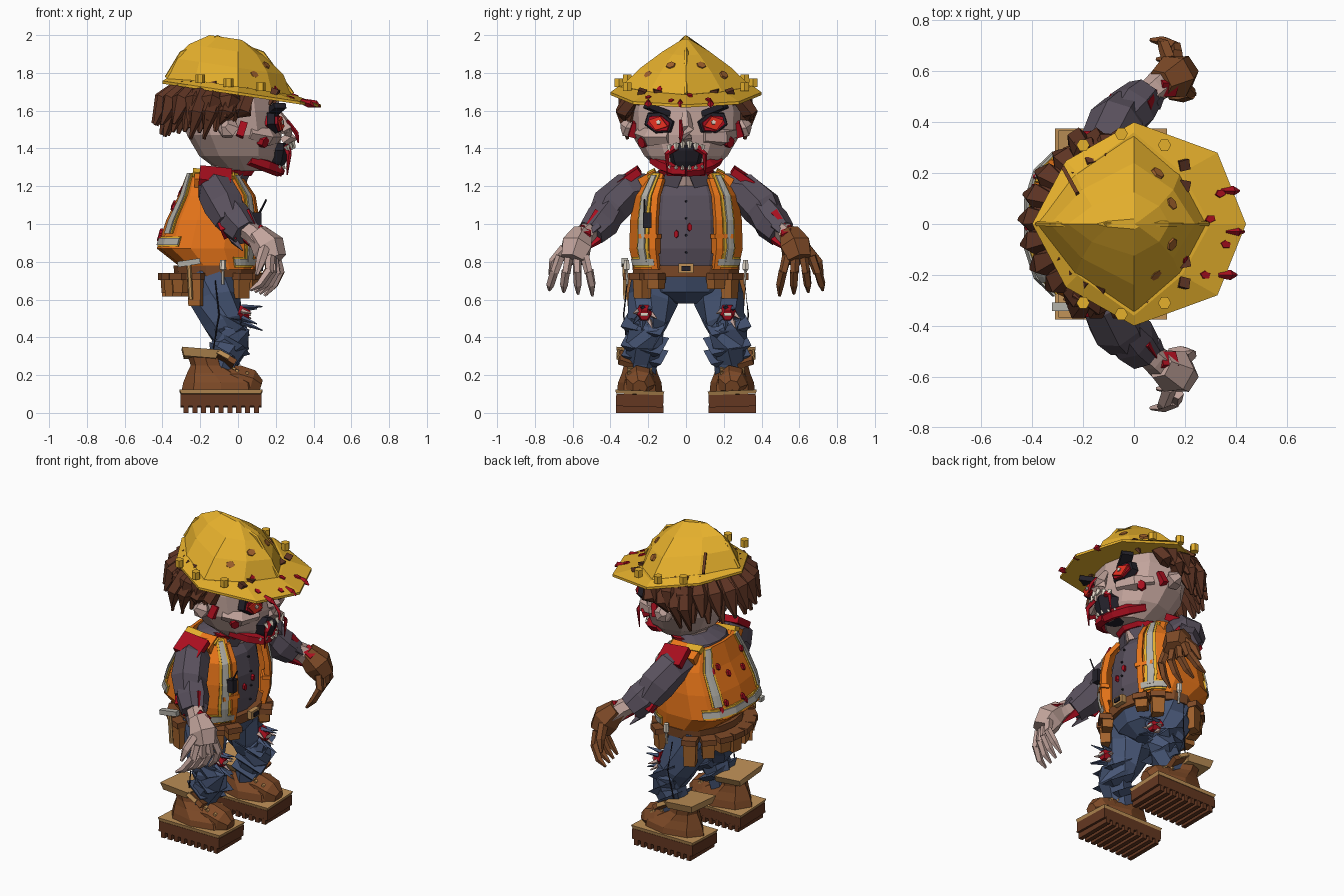
import bpy, bmesh, math, random
from mathutils import Vector, Matrix, Euler
from mathutils.bvhtree import BVHTree

if "Cube" in bpy.data.objects:
    bpy.data.objects.remove(bpy.data.objects["Cube"])

random.seed(4)
COL = dict(yellow=(228, 174, 48), orange=(234, 118, 32), skin=(192, 162, 154), hair=(94, 55, 40), shirt=(90, 82, 94),
           jean=(72, 86, 116), brown=(126, 76, 44), tan=(190, 144, 88), sole=(100, 58, 38), pouch=(160, 98, 48),
           blood=(168, 22, 36), eye=(226, 50, 36), dark=(40, 38, 46), bone=(222, 212, 196), silver=(176, 174, 166))
MATS = {}

def finish(name, bm, col):
    bmesh.ops.recalc_face_normals(bm, faces=bm.faces)
    me = bpy.data.meshes.new(name)
    bm.to_mesh(me)
    bm.free()
    if col not in MATS:
        MATS[col] = bpy.data.materials.new(col)
        MATS[col].diffuse_color = [(c / 255) ** 2.2 for c in COL[col]] + [1]
    me.materials.append(MATS[col])
    ob = bpy.data.objects.new(name, me)
    bpy.context.collection.objects.link(ob)
    return ob

def skin_rings(name, rings, col):
    bm = bmesh.new()
    vs = [[bm.verts.new(p) for p in r] for r in rings]
    n = len(rings[0])
    for a, b in zip(vs, vs[1:]):
        for i in range(n):
            bm.faces.new((a[i], a[(i + 1) % n], b[(i + 1) % n], b[i]))
    bm.faces.new(vs[0])
    bm.faces.new(vs[-1])
    return finish(name, bm, col)

def loft(name, secs, col, n=10, cy=0):
    """Horizontal elliptical sections (z, centre x, rx, ry)."""
    return skin_rings(name, [[(cx + rx * math.cos(2 * math.pi * i / n), cy + ry * math.sin(2 * math.pi * i / n), z)
                              for i in range(n)] for z, cx, rx, ry in secs], col)

def limb(name, pts, col, n=6):
    """Tapering tube through points (x, y, z, radius)."""
    P = [Vector(p[:3]) for p in pts]
    rings = []
    for k, p in enumerate(P):
        t = P[min(k + 1, len(P) - 1)] - P[max(k - 1, 0)]
        q = t.to_track_quat('Z', 'Y')
        rings.append([p + q @ Vector((math.cos(a), math.sin(a), 0)) * pts[k][3]
                      for a in (2 * math.pi * i / n for i in range(n))])
    return skin_rings(name, rings, col)

def box(name, loc, size, col, rot=(0, 0, 0), taper=1.0):
    bm = bmesh.new()
    bmesh.ops.create_cube(bm, size=1)
    for v in bm.verts:
        if v.co.z < 0:
            v.co.x *= taper
            v.co.y *= taper
    bm.transform(Matrix.LocRotScale(Vector(loc), Euler(rot), Vector(size)))
    return finish(name, bm, col)

def decal(name, target, origin, direc, size, col, n=6, thick=.02, roll=0):
    """Flat polygon stuck on the surface of target."""
    tree = BVHTree.FromPolygons([v.co for v in target.data.vertices], [p.vertices[:] for p in target.data.polygons])
    hit, nor, _, _ = tree.ray_cast(Vector(origin), Vector(direc))
    if hit is None:
        return
    if nor.dot(Vector(direc)) > 0:
        nor = -nor
    bm = bmesh.new()
    bmesh.ops.create_cone(bm, cap_ends=True, segments=n, radius1=1, radius2=.85, depth=1)
    rot = nor.to_track_quat('Z', 'Y') @ Euler((0, 0, roll)).to_quaternion()
    bm.transform(Matrix.LocRotScale(hit, rot, Vector((size[0], size[1], thick))))
    return finish(name, bm, col)

# Torso and vest surface: (z, centre x, rx, ry)
VEST = [(.76, -.1, .18, .27), (.87, -.155, .265, .295), (1.02, -.13, .24, .29), (1.15, -.11, .195, .27), (1.27, -.13, .13, .20)]

def vest_pt(a, z, off):
    for s, t in zip(VEST, VEST[1:]):
        if z <= t[0] + 1e-6:
            break
    f = (z - s[0]) / (t[0] - s[0])
    cx, rx, ry = [s[i] + f * (t[i] - s[i]) for i in (1, 2, 3)]
    c, q = math.cos(a), math.sin(a)
    return Vector((cx + (rx + off) * math.copysign(abs(c) ** .75, c), (ry + off) * math.copysign(abs(q) ** .75, q), z))

def patch(name, a0, a1, z0, z1, off, thick, col, na=8):
    """Piece of cloth lying on the vest surface between two angles (degrees)."""
    zs = [z0] + [s[0] for s in VEST if z0 + .01 < s[0] < z1 - .01] + [z1]
    ang = [math.radians(a0 + (a1 - a0) * i / na) for i in range(na + 1)]
    rings = [[vest_pt(a, z, off) for a in ang] + [vest_pt(a, z, off - thick) for a in reversed(ang)] for z in zs]
    return skin_rings(name, rings, col)

shirt = loft('shirt', [(z, cx, rx - .02, ry - .03) for z, cx, rx, ry in VEST] + [(1.3, -.07, .09, .11)], 'shirt', 12)
vest = patch('vest', 28, 332, .76, 1.27, .01, .02, 'orange', 12)
for a0, a1, z in ((28, 70, .77), (120, 240, .88), (290, 332, .77)):
    patch('vest_hem_edge', a0, a1, z, z + .055, .016, .01, 'yellow', 5)
    patch('vest_hem_stripe', a0, a1, z + .01, z + .045, .023, .01, 'silver', 5)
for s in (1, -1):
    patch('front_panel_edge', s * 24, s * 32, .76, 1.24, .022, .03, 'orange', 1)
    patch('front_stripe_edge', s * 34, s * 52, .8, 1.27, .017, .01, 'yellow', 2)
    patch('front_stripe', s * 38, s * 48, .8, 1.26, .025, .01, 'silver', 2)
    patch('back_stripe_edge', s * 136, s * 154, .95, 1.27, .017, .01, 'yellow', 2)
    patch('back_stripe', s * 139, s * 151, .95, 1.27, .025, .01, 'silver', 2)
    box('shoulder_strap', (-.13, s * .2, 1.24), (.2, .1, .05), 'orange', (-s * .5, 0, 0))
    box('shoulder_strap_stripe', (-.13, s * .18, 1.262), (.22, .045, .03), 'yellow', (-s * .5, .1, 0))
    box('chest_pocket', (.06, s * .19, .89), (.05, .1, .09), 'orange', (0, 0, s * .5))
    box('pocket_flap', (.075, s * .19, .935), (.05, .11, .025), 'orange', (0, 0, s * .5))
    box('collar', (.01, s * .075, 1.225), (.03, .09, .12), 'shirt', (s * .5, .3, s * .4))
    box('torn_armhole', (-.12, s * .3, 1.25), (.17, .13, .04), 'blood', (-s * .6, .1, 0))
for i in range(16):
    y, z, d = random.uniform(-.24, .24), random.uniform(.9, 1.2), 1 if i < 7 else -1
    decal('vest_blood', shirt if abs(y) < .09 and d > 0 else vest, (d, y, z), (-d, 0, 0), (.014, .024), 'blood', 6, .03)
for i in range(4):
    decal('shirt_button', shirt, (1, 0, .85 + i * .09), (-1, 0, 0), (.007, .007), 'dark')
box('radio', (.1, -.205, 1.02), (.05, .045, .08), 'dark')
limb('radio_antenna', [(.11, -.22, 1.05, .006), (.15, -.22, 1.13, .005)], 'dark', 4)

# Belt with pouches of different depths: (angle, height)
loft('belt', [(.72, -.12, .215, .285), (.78, -.12, .222, .292)], 'brown', 14)
box('buckle', (.11, 0, .765), (.03, .08, .05), 'tan')
box('buckle_hole', (.118, 0, .765), (.03, .045, .025), 'dark')
for a, h in ((33, .08), (53, .13), (112, .17), (135, .12), (155, .1), (172, .12), (190, .1), (208, .12),
             (226, .1), (248, .17), (307, .13), (327, .08)):
    r = math.radians(a)
    x, y = -.13 + .24 * math.cos(r), .29 * math.sin(r)
    box('pouch', (x, y, .735 - h / 2), (.07, .08, h), 'pouch', (0, 0, r + random.uniform(-.15, .15)), .85)
    box('pouch_flap', (x + .01 * math.cos(r), y + .01 * math.sin(r), .722), (.08, .088, .035), 'brown', (0, 0, r))
box('hammer_head', (-.26, -.325, .795), (.12, .035, .03), 'silver', (0, -.15, 0))
limb('hammer_handle', [(-.25, -.32, .6, .013), (-.26, -.325, .79, .013)], 'tan')
for s in (1, -1):
    limb('hanging_cord', [(-.12, s * .31, .7, .004), (-.1, s * .33, .52, .004), (-.13, s * .31, .34, .004)], 'dark', 4)
    limb('screwdriver', [(-.08, s * .31, .68, .008), (-.08, s * .315, .75, .008), (-.08, s * .315, .76, .018), (-.08, s * .315, .81, .016)], 'bone')

# Legs and boots
loft('hips', [(.58, -.1, .07, .06), (.64, -.11, .16, .2), (.74, -.12, .2, .28)], 'jean')
for s in (1, -1):
    limb('trouser_thigh', [(-.13, s * .14, .72, .15), (-.12, s * .175, .6, .135), (-.08, s * .205, .48, .11), (-.06, s * .21, .4, .08)], 'jean', 8)
    limb('trouser_shin', [(-.04, s * .22, .5, .08), (-.045, s * .22, .44, .105), (-.04, s * .225, .36, .1), (-.08, s * .23, .28, .085), (-.1, s * .23, .2, .075)], 'jean', 7)
    for x, z, w in ((-.04, .46, .18), (-.04, .36, .18), (-.08, .3, .15)):
        box('trouser_fold', (x, s * .22, z), (w, .22, .04), 'jean', (s * .25, .5, .3 * s), .7)
    for i in range(7):
        a, y = i * .9, s * .22
        limb('torn_thread', [(.02, y + .04 * math.cos(a), .52 + .04 * math.sin(a), .016),
                             (.07 + .03 * (i % 3), y + .065 * math.cos(a), .5 + .065 * math.sin(a), .003)], 'skin' if i % 3 == 0 else 'jean', 4)
    limb('knee_wound', [(.0, s * .22, .53, .05), (.06, s * .22, .515, .028)], 'blood', 6)
    box('knee_bone', (.06, s * .22, .52), (.02, .04, .015), 'bone')
    cy = s * .245
    loft('boot_foot', [(.11, -.09, .21, .12), (.16, -.09, .2, .115), (.21, -.13, .14, .095), (.25, -.16, .09, .085), (.32, -.18, .09, .09)], 'brown', 8, cy)
    limb('boot_toe_cap', [(-.08, cy, .17, .08), (.0, cy, .17, .085), (.07, cy, .15, .08), (.12, cy, .135, .04)], 'brown', 7)
    box('boot_welt', (-.09, cy, .108), (.44, .26, .02), 'tan', (s * .04, 0, 0), .96)
    box('boot_sole', (-.09, cy, .065), (.43, .25, .065), 'sole', (s * .03, 0, 0))
    for i in range(9):
        box('sole_tread', (-.275 + i * .0465, cy, .019), (.027, .25, .038), 'sole')
    box('boot_cuff', (-.2, cy, .31), (.2, .25, .045), 'tan', (s * .08, .08, 0), .85)
    box('boot_tongue', (-.07, cy + s * .03, .27), (.1, .17, .03), 'brown', (s * .35, .55, 0))
    box('boot_tongue_lining', (-.09, cy + s * .04, .285), (.07, .17, .025), 'tan', (s * .35, .5, 0))
    for i in range(3):
        box('boot_lace', (-.03 + i * .035, cy, .235 - i * .012), (.016, .13, .012), 'tan', (0, .4, .15 * (-1) ** i))

# Arms and hands: glove on one side, bare skin on the other
for s, hc in ((1, 'brown'), (-1, 'skin')):
    limb('sleeve_upper', [(-.14, s * .2, 1.19, .08), (-.11, s * .31, 1.17, .105), (-.07, s * .4, 1.09, .11), (-.04, s * .45, 1.01, .085)], 'shirt', 7)
    limb('sleeve_lower', [(-.05, s * .4, 1.08, .085), (-.01, s * .45, 1.01, .1), (.04, s * .505, .95, .08)], 'shirt', 7)
    for i in range(6):
        a = i * math.pi / 3
        limb('torn_cuff', [(.01 + .07 * math.cos(a), s * .465, .99 + .08 * math.sin(a), .028),
                           (.06 + .07 * math.cos(a), s * .535, .92 + .07 * math.sin(a), .004)], ('shirt', 'blood')[i % 2], 4)
    box('sleeve_tear', (-.09, s * .43, 1.01), (.04, .09, .16), 'blood', (s * .6, -.4, 0))
    limb('forearm', [(.0, s * .46, 1.0, .05), (.08, s * .53, .95, .055), (.13, s * .57, .9, .065)], 'skin', 6)
    limb('hand', [(.1, s * .55, .95, .06), (.16, s * .58, .88, .09), (.19, s * .6, .81, .07)], hc, 6)
    box('hand_blood', (.13, s * .54, .95), (.07, .06, .05), 'blood', (.5 * s, .5, 0))
    for i in range(4):
        y, d = s * (.535 + i * .043), s * (i - 1.2) * .03
        limb('finger_base', [(.2 - .01 * i, y, .83, .026), (.225 - .02 * i, y + d * .6, .74, .023)], hc, 5)
        limb('finger_tip', [(.225 - .02 * i, y + d * .6, .755, .024), (.19 - .025 * i, y + d, .68, .022), (.14 - .025 * i, y + d * 1.1, .62 + .01 * i, .008)], hc, 5)
    limb('thumb', [(.14, s * .64, .87, .03), (.12, s * .7, .8, .027), (.1, s * .72, .73, .01)], hc, 5)

# Head
loft('neck', [(1.2, -.06, .1, .1), (1.33, -.03, .11, .12)], 'skin', 8)
loft('neck_wound', [(1.255, -.05, .12, .14), (1.285, -.04, .13, .15)], 'blood', 9)
head = loft('head', [(1.28, .04, .14, .13), (1.36, .005, .21, .22), (1.47, -.02, .25, .285), (1.6, -.04, .26, .29), (1.74, -.06, .27, .26)], 'skin', 12)
for s in (1, -1):
    F = (-1, 0, 0)
    decal('eye_socket', head, (1, s * .14, 1.535), F, (.095, .065), 'dark', 6, .04, s * .3)
    decal('eye_lid', head, (1, s * .14, 1.53), F, (.078, .05), 'blood', 6, .065, s * .3)
    decal('eye', head, (1, s * .14, 1.53), F, (.065, .045), 'eye', 4, .085, s * .3)
    decal('pupil', head, (1, s * .135, 1.535), F, (.015, .015), 'bone', 5, .1)
    box('eyebrow', (.19, s * .14, 1.6), (.07, .16, .03), 'dark', (s * .35, 0, -s * .45))
    limb('cheekbone', [(.2, s * .09, 1.46, .035), (.15, s * .19, 1.46, .05), (.06, s * .25, 1.48, .03)], 'skin', 5)
    decal('cheek_wound', head, (1, s * .215, 1.44), F, (.03, .035), 'blood', 6, .07)
    limb('ear', [(-.06, s * .27, 1.5, .05), (-.05, s * .31, 1.51, .055), (-.07, s * .33, 1.53, .025)], 'skin', 6)
    box('ear_wound', (.02, s * .275, 1.5), (.04, .04, .08), 'blood', (s * .3, .3, 0))
    limb('jaw_side', [(.06, s * .17, 1.34, .03), (.15, s * .12, 1.31, .035), (.21, s * .06, 1.285, .033), (.22, 0, 1.28, .03)], 'blood', 5)
    limb('face_flap', [(.26, s * .05, 1.41, .02), (.27, s * .1, 1.37, .014), (.26, s * .1, 1.26, .004)], 'blood', 4)
    for i in range(3):
        y = s * (.018 + i * .034)
        limb('upper_tooth', [(.285 - .015 * i, y, 1.435 - .01 * i, .017), (.3 - .015 * i, y, 1.4 - .008 * i, .006)], 'bone', 4)
        limb('lower_tooth', [(.255 - .02 * i, y, 1.29 + .005 * i, .012), (.265 - .02 * i, y, 1.31, .005)], 'bone', 4)
limb('nose', [(.21, 0, 1.59, .02), (.26, 0, 1.5, .042), (.28, 0, 1.46, .04), (.24, 0, 1.43, .03)], 'skin', 5)
limb('nose_wound', [(.26, -.03, 1.55, .008), (.31, -.025, 1.48, .012), (.32, -.03, 1.43, .005)], 'blood', 4)
loft('mouth', [(1.28, .16, .07, .06), (1.33, .17, .085, .085), (1.39, .17, .1, .105), (1.43, .18, .085, .06)], 'dark', 8)

# Hair: shaggy locks around the back and sides, swept outwards
for row, (rr, z1) in enumerate(((1.0, 1.54), (.88, 1.49))):
    for i in range(13):
        a = math.radians(78 + i * 16.5 + row * 7)
        c, q = math.cos(a), math.sin(a)
        drop = z1 - .03 * random.random() + .08 * max(0, c + .35)
        limb('hair_lock', [(-.08 + .23 * c * rr, .24 * q * rr, 1.74, .03), (-.08 + .31 * c * rr, .31 * q * rr, 1.655, .06),
                           (-.1 + .35 * c * rr, .35 * q * rr, drop, .01)], 'hair', 5)
for s in (1, -1):
    for x, z in ((-.04, 1.53), (-.13, 1.45), (-.2, 1.45), (.05, 1.57)):
        limb('side_tuft', [(x, s * .27, 1.7, .045), (x - .02, s * .335, 1.59, .045), (x - .05, s * .31, z, .01)], 'hair', 5)
    for y in (.15, .23):
        limb('fringe', [(.2, s * y, 1.71, .03), (.235 - y * .3, s * y * 1.1, 1.63, .008)], 'hair', 4)

# Hard hat: ridged dome, sloping brim and studs
def hat_ring(xb, xf, y, z, k=.56, kb=.56):
    half = [(xf, 0), (xf * k + .02, y * k), (.0, y), (xb * kb - .02, y * kb), (xb, 0)]
    return [(px, py, z - .15 * (px + .05)) for px, py in half + [(px, -py) for px, py in half[3:0:-1]]]

dome = skin_rings('hat_dome', [hat_ring(-.38, .29, .36, 1.72), hat_ring(-.33, .24, .24, 1.835), hat_ring(-.26, .14, .125, 1.92),
                               hat_ring(-.15, .0, .02, 1.985)], 'yellow')
brim = skin_rings('hat_brim', [hat_ring(-.4, .44, .4, 1.69, .7, .62), hat_ring(-.4, .44, .4, 1.705, .7, .62),
                               hat_ring(-.36, .3, .36, 1.735)], 'yellow')
limb('hat_ridge', [(-.38, 0, 1.775, .01), (-.3, 0, 1.905, .012), (-.11, 0, 1.988, .012), (.13, 0, 1.905, .012), (.29, 0, 1.69, .01)], 'yellow', 5)
for s in (1, -1):
    for x, y in ((-.2, .31), (-.05, .355), (.12, .31)):
        limb('hat_stud', [(x, s * y, 1.72 - .13 * x, .026), (x, s * y, 1.765 - .13 * x, .026)], 'yellow', 6)
    for y, z in ((.08, 1.84), (.2, 1.79)):
        decal('hat_dent', dome, (1, s * y, z), (-1, 0, 0), (.03, .025), 'pouch', 6, .012)
for x, y in ((.3, .02), (.34, .12), (.28, -.2), (.36, -.08), (.22, .24), (.18, -.27), (.24, .1), (.2, -.14)):
    decal('hat_blood', brim if abs(x) > .25 else dome, (x, y, 3), (0, 0, -1), (.018, .025), 'blood', 5, .012)
for x, y in ((.39, .13), (.41, -.03), (.38, -.2)):
    limb('blood_drip', [(x - .05, y, 1.65, .012), (x, y, 1.635, .02), (x + .025, y, 1.62, .004)], 'blood', 4)
box('hat_crack', (-.25, .17, 1.83), (.015, .14, .02), 'sole', (-.6, 0, .5))

for m in bpy.data.materials:
    if m.users and not m.is_grease_pencil:
        m.use_nodes = True
        m.node_tree.nodes["Principled BSDF"].inputs["Base Color"].default_value = m.diffuse_color
